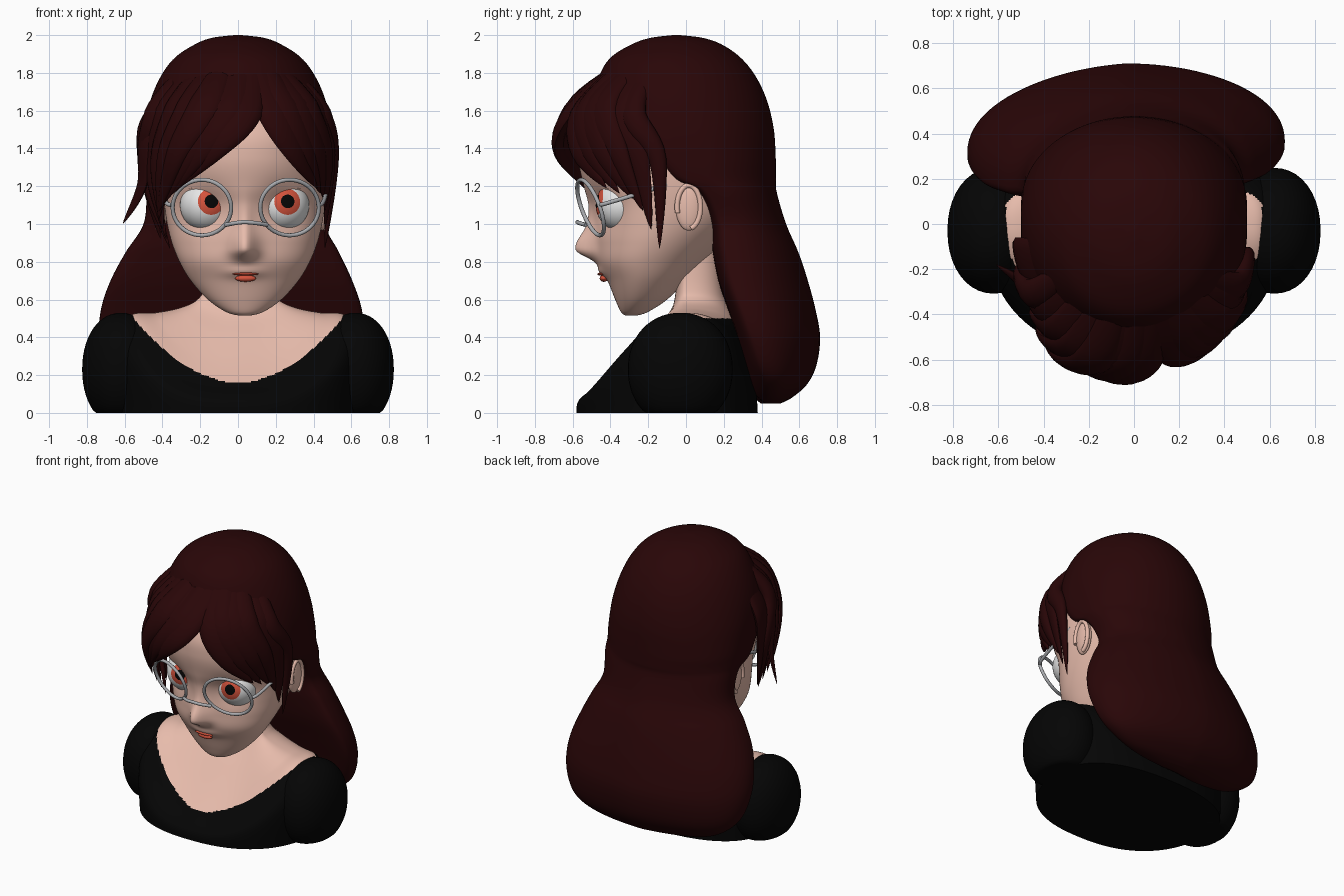
import bpy, bmesh, math
from mathutils import Vector, Matrix

if "Cube" in bpy.data.objects:
    bpy.data.objects.remove(bpy.data.objects["Cube"])

def material(name, rgb):
    m = bpy.data.materials.new(name)
    m.diffuse_color = (*rgb, 1)
    m.use_nodes = True
    m.node_tree.nodes["Principled BSDF"].inputs["Base Color"].default_value = m.diffuse_color
    return m

SKIN = material("skin", (.80, .50, .41))
HAIR = material("dark red hair", (.022, .0018, .0022))
BLACK = material("black cloth", (.0014, .0014, .0014))
WHITE = material("eye white", (.80, .80, .80))
IRIS = material("orange red", (.65, .085, .045))
METAL = material("grey metal", (.40, .41, .43))
CX = .035  # the face sits slightly to the right of centre

def finish(name, bm, mats, rule=None):
    bmesh.ops.recalc_face_normals(bm, faces=bm.faces)
    for f in bm.faces:
        f.smooth = True
        if rule:
            f.material_index = rule(f.calc_center_median())
    me = bpy.data.meshes.new(name)
    bm.to_mesh(me)
    bm.free()
    for m in mats:
        me.materials.append(m)
    me.set_sharp_from_angle(angle=math.radians(55))
    ob = bpy.data.objects.new(name, me)
    bpy.context.collection.objects.link(ob)
    return ob

def spline(rows, n):
    """n samples along a smooth curve through the rows (any tuple length)"""
    out, last = [], len(rows) - 1
    for k in range(n):
        u = k / (n - 1) * last
        i = min(int(u), last - 1)
        t = u - i
        p = [rows[max(0, min(last, i + d))] for d in (-1, 0, 1, 2)]
        out.append(tuple(.5 * (2*b + (c-a)*t + (2*a-5*b+4*c-d)*t*t + (3*b-a-3*c+d)*t**3)
                         for a, b, c, d in zip(*p)))
    return out

def loft(name, rings, mats, rule=None):
    bm = bmesh.new()
    vs = [[bm.verts.new(p) for p in r] for r in rings]
    n = len(rings[0])
    for a, b in zip(vs, vs[1:]):
        for j in range(n):
            bm.faces.new((a[j], a[(j+1) % n], b[(j+1) % n], b[j]))
    bm.faces.new(vs[0])
    bm.faces.new(vs[-1])
    return finish(name, bm, mats, rule)

def spow(v, p):
    return math.copysign(abs(v) ** p, v)

def ball(name, loc, size, mat, power=1, floor=-9):
    bm = bmesh.new()
    bmesh.ops.create_uvsphere(bm, u_segments=40, v_segments=28, radius=1)
    for v in bm.verts:
        v.co = Vector([loc[i] + size[i] * spow(v.co[i], power) for i in range(3)])
        v.co.z = max(v.co.z, floor)
    return finish(name, bm, [mat])

def tube(name, pts, r, mat, cyclic=False):
    cu = bpy.data.curves.new(name, 'CURVE')
    cu.dimensions = '3D'
    cu.bevel_depth = r
    cu.bevel_resolution = 3
    cu.use_fill_caps = True
    sp = cu.splines.new('POLY')
    sp.points.add(len(pts) - 1)
    for q, p in zip(sp.points, pts):
        q.co = (*p, 1)
    sp.use_cyclic_u = cyclic
    cu.materials.append(mat)
    ob = bpy.data.objects.new(name, cu)
    bpy.context.collection.objects.link(ob)

def angles(n):
    return [2 * math.pi * k / n for k in range(n)]

def gauss(d, s):
    return math.exp(-(d / s) ** 2)

# Head: rows of (z, front y, back y, half width), then nose, lips and eye sockets pushed in
head_rows = [(.515, -.32, -.26, .03), (.535, -.345, -.20, .10), (.60, -.375, -.10, .195),
             (.70, -.415, .00, .285), (.80, -.465, .10, .345), (.90, -.475, .20, .385),
             (1.0, -.485, .30, .41), (1.1, -.505, .38, .425), (1.2, -.54, .42, .435),
             (1.35, -.57, .43, .44), (1.5, -.55, .42, .44), (1.7, -.42, .34, .36),
             (1.85, -.22, .18, .2), (1.88, -.06, .02, .04)]
rings = []
for z, yf, yb, w in spline(head_rows, 110):
    ring, yc = [], yf + .45 * (yb - yf)
    for a in angles(144):
        x = w * math.sin(a)
        c = math.cos(a)
        y = yc - c * ((yc - yf) if c > 0 else (yb - yc))
        if c > 0:
            y -= .105 * gauss(x, .068) * gauss(z - .865, .10 if z > .865 else .05)
            y -= .025 * gauss(x, .04) * gauss(z - 1.0, .12)
            y -= .02 * gauss(x, .10) * gauss(z - .745, .03)
            y += .045 * gauss(abs(x) - .205, .11) * gauss(z - 1.09, .11)
        ring.append((x + CX, y, z))
    rings.append(ring)
loft("head", rings, [SKIN])

# Lips
ball("lower_lip", (CX + .005, -.435, .712), (.055, .022, .018), IRIS)
ball("upper_lip", (CX + .005, -.45, .735), (.07, .02, .008), IRIS)

# Eyes, lids, ears
gaze = Vector((.2, -1, .15)).normalized()
for s, side in ((-1, "left"), (1, "right")):
    c = Vector((CX + s * .202, -.338, 1.1))
    bm = bmesh.new()
    rot = gaze.to_track_quat('Z', 'Y').to_matrix().to_4x4()
    bmesh.ops.create_uvsphere(bm, u_segments=36, v_segments=36, radius=.14,
                              matrix=Matrix.Translation(c) @ rot)

    def eye_rule(p, c=c):
        ang = math.degrees((p - c).angle(gaze))
        return 2 if ang < 15 else 1 if ang < 30 else 0
    finish(side + "_eye", bm, [WHITE, IRIS, BLACK], eye_rule)
    bm = bmesh.new()
    bmesh.ops.create_uvsphere(bm, u_segments=36, v_segments=24, radius=.147,
                              matrix=Matrix.Translation(c))
    bmesh.ops.bisect_plane(bm, geom=bm.verts[:] + bm.edges[:] + bm.faces[:], clear_inner=True,
                           plane_co=c + Vector((0, 0, .088)), plane_no=(s * .12, .12, 1))
    finish(side + "_eyelid", bm, [SKIN])
    e = Vector((CX * .6 + s * .425, .015, 1.09))
    ball(side + "_ear", e, (.03, .07, .125), SKIN)
    tube(side + "_ear_rim", [e + Vector((s * .02, .062 * math.cos(a), .115 * math.sin(a)))
         for a in [math.radians(-80 + 12 * k) for k in range(24)]], .014, SKIN)

# Neck, chest and dress: front, side and back profiles (distance, z) blended around the body
front = [(.03, .95), (.055, .64), (.09, .53), (.20, .41), (.33, .275), (.46, .155), (.565, .07), (.58, 0)]
flank = [(.16, .95), (.18, .68), (.215, .60), (.31, .555), (.44, .53), (.57, .515), (.65, .38), (.64, 0)]
back = [(.18, .95), (.20, .66), (.23, .56), (.27, .49), (.30, .40), (.34, .27), (.37, .13), (.38, 0)]
rings = []
for (fr, fz), (sr, sz), (br, bz) in zip(spline(front, 130), spline(flank, 130), spline(back, 130)):
    ring = []
    for a in angles(220):
        s, c = math.sin(a), math.cos(a)
        r, z = (fr, fz) if c > 0 else (br, bz)
        k = abs(s) ** (2.5 if c > 0 else 2)
        ring.append((sr * spow(s, .85), -r * spow(c, .85), max(0, sz * k + z * (1 - k))))
    rings.append(ring)

def neckline(p):
    limit = .16 + .36 * (abs(p.x) / .57) ** 1.9 if p.y < .08 else .5
    return 0 if p.z > limit else 1
loft("neck_and_dress", rings, [SKIN, BLACK], neckline)
for s, side in ((-1, "left"), (1, "right")):
    ball(side + "_puff_sleeve", (s * .62, -.03, .23), (.205, .278, .30), BLACK, .95, 0)

# Hair: rows of (z, half width, front y, back y, centre x, front flatness, position of widest point)
hair_rows = [(2.0, .02, -.07, -.03, 0, 1, .5), (1.985, .14, -.19, .09, 0, 1, .5),
             (1.95, .23, -.29, .19, 0, 1, .5), (1.88, .335, -.40, .29, 0, 1, .5),
             (1.78, .41, -.46, .37, 0, 1, .5), (1.65, .465, -.485, .43, 0, .95, .5),
             (1.5, .495, -.38, .465, 0, .6, .47), (1.35, .50, -.22, .475, 0, .3, .42),
             (1.24, .495, -.12, .477, 0, .3, .38), (1.17, .485, .04, .48, 0, .3, .3),
             (1.0, .48, .12, .53, -.02, .35, .3), (.85, .565, .14, .595, -.03, .4, .28),
             (.70, .64, .17, .645, -.035, .4, .26), (.55, .69, .22, .685, -.035, .45, .25),
             (.40, .70, .27, .71, -.035, .5, .25), (.25, .66, .31, .69, -.035, .6, .3),
             (.15, .57, .34, .64, -.03, .7, .4), (.08, .42, .38, .56, -.03, .8, .45),
             (.05, .2, .42, .50, -.03, 1, .5)]
rings = []
for z, w, yf, yb, cx, flat, mid in spline(hair_rows, 110):
    yc = yf + mid * (yb - yf)
    skew = .05 * max(0, min(1, (1.3 - z) / .4))
    ring = []
    for a in angles(96):
        c = math.cos(a)
        y = yc - (yc - yf) * c ** flat if c > 0 else yc - (yb - yc) * c
        ring.append((cx + w * math.sin(a), y + skew * min(0, math.sin(a)), z))
    rings.append(ring)
loft("long_hair", rings, [HAIR])

# Fringe: flattened tapering locks, blended between three guide paths on each side
def lock(name, path, width, thick):
    pts = [Vector(p) for p in spline(path, 22)]
    rings = []
    for i, p in enumerate(pts):
        t = (pts[min(i + 1, 21)] - pts[max(i - 1, 0)]).normalized()
        n = p - Vector((0, 0, 1.25))
        n = (n - t * n.dot(t)).normalized()
        b = t.cross(n)
        s = i / 21
        k = min(1, .55 + 1.4 * s) * (1 - s ** 2.2) + .01
        rings.append([p + b * (width * k * math.cos(a)) + n * (thick * k * math.sin(a))
                      for a in angles(14)])
    loft(name, rings, [HAIR])

guides = {
    "right": (6, [[(.11, -.36, 1.83), (.19, -.56, 1.59), (.30, -.56, 1.38), (.42, -.42, 1.19)],
                  [(.18, -.30, 1.83), (.33, -.47, 1.62), (.45, -.41, 1.38), (.46, -.25, 1.12)],
                  [(.28, -.20, 1.80), (.44, -.28, 1.58), (.50, -.15, 1.34), (.46, -.14, .87)]]),
    "left": (8, [[(.08, -.36, 1.83), (.03, -.61, 1.59), (-.12, -.67, 1.40), (-.36, -.50, 1.17)],
                 [(-.10, -.32, 1.84), (-.21, -.58, 1.62), (-.36, -.57, 1.36), (-.43, -.40, 1.05)],
                 [(-.28, -.20, 1.81), (-.44, -.31, 1.58), (-.49, -.22, 1.28), (-.36, -.32, .87)]]),
}
for side, (count, g) in guides.items():
    for k in range(count):
        u = 2 * k / (count - 1)
        i = min(int(u), 1)
        path = [Vector(a).lerp(Vector(b), u - i) for a, b in zip(g[i], g[i + 1])]
        lock(f"{side}_fringe_lock_{k + 1}", path, .105 if k < count - 1 else .08,
             .055 if k % 2 else .045)
lock("left_stray_lock", [(-.36, -.3, 1.7), (-.48, -.3, 1.45), (-.51, -.25, 1.2), (-.61, -.18, 1.0)], .07, .03)
lock("left_temple_lock", [(-.38, -.15, 1.7), (-.48, -.18, 1.5), (-.48, -.18, 1.25), (-.41, -.24, .92)], .14, .035)

# Glasses: tilted rims, bridge and temples
for s, side in ((-1, "left"), (1, "right")):
    tube(side + "_glasses_rim",
         [(CX + .006 + s * (.232 + .155 * math.cos(a)), -.505 + .05 * math.cos(a) - .05 * math.sin(a),
           1.087 + .147 * math.sin(a)) for a in angles(48)], .011, METAL, True)
    tube(side + "_glasses_temple",
         spline([(CX + s * .386, -.46, 1.10), (CX + s * .412, -.42, 1.11), (CX + s * .428, -.27, 1.155),
                 (CX * .6 + s * .44, -.10, 1.21)], 16), .011, METAL)
tube("glasses_bridge", spline([(CX - .10, -.53, .995), (CX - .05, -.565, 1.005), (CX, -.575, 1.01),
                               (CX + .06, -.565, 1.005), (CX + .12, -.53, .995)], 16), .011, METAL)
